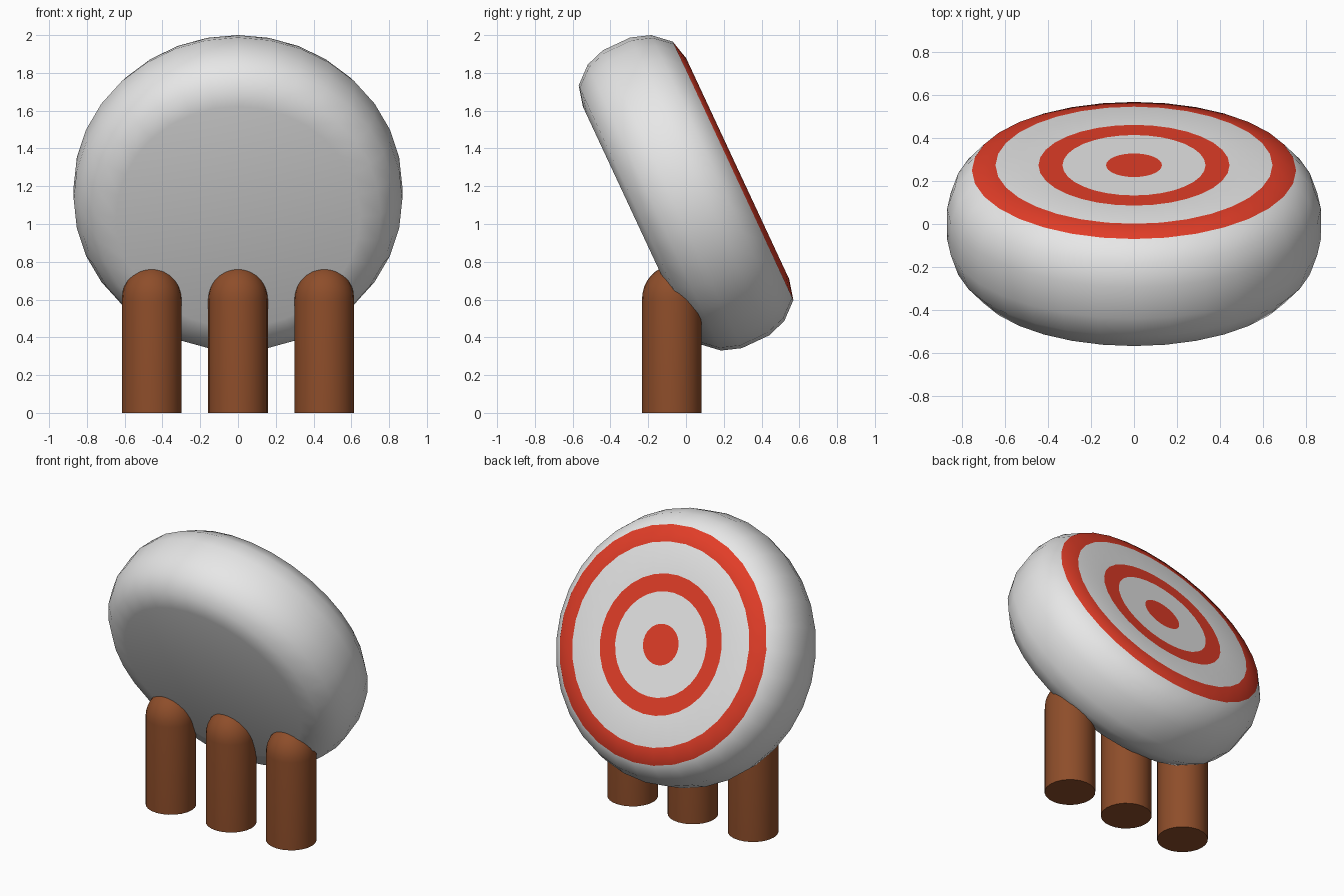
import bpy, bmesh, math

if "Cube" in bpy.data.objects:
    bpy.data.objects.remove(bpy.data.objects["Cube"])


def material(name, rgb):
    m = bpy.data.materials.new(name)
    m.diffuse_color = (*rgb, 1)
    m.use_nodes = True
    m.node_tree.nodes["Principled BSDF"].inputs["Base Color"].default_value = m.diffuse_color
    return m


white = material("off white", (0.8, 0.8, 0.8))
red = material("target red", (0.76, 0.047, 0.021))
brown = material("wood brown", (0.27, 0.075, 0.023))


def lathe(name, profile, segments, mats, red_bands=()):
    """Revolve (radius, height) points about local z; zero radius makes a pole."""
    bm = bmesh.new()
    rings = []
    for r, z in profile:
        if r == 0:
            rings.append([bm.verts.new((0, 0, z))] * segments)
        else:
            rings.append([bm.verts.new((r * math.cos(a), r * math.sin(a), z))
                          for a in (2 * math.pi * i / segments for i in range(segments))])
    for band, (lo, hi) in enumerate(zip(rings, rings[1:])):
        for i in range(segments):
            j = (i + 1) % segments
            corners = list(dict.fromkeys((lo[i], lo[j], hi[j], hi[i])))
            f = bm.faces.new(corners)
            f.material_index = 1 if band in red_bands else 0
    bmesh.ops.recalc_face_normals(bm, faces=bm.faces)
    mesh = bpy.data.meshes.new(name)
    bm.to_mesh(mesh)
    bm.free()
    for m in mats:
        mesh.materials.append(m)
    ob = bpy.data.objects.new(name, mesh)
    bpy.context.collection.objects.link(ob)
    bpy.ops.object.select_all(action='DESELECT')
    ob.select_set(True)
    bpy.context.view_layer.objects.active = ob
    bpy.ops.object.shade_smooth_by_angle(angle=math.radians(60))
    return ob


# Padded target disc, painted rings on the upper face
rim = [(0.645, 0.302), (0.755, 0.275), (0.835, 0.185), (0.87, 0.08)]
back = [(0, -0.302)] + [(r, -z) for r, z in rim]
face = rim[::-1] + [(r, 0.302) for r in (0.445, 0.333, 0.13)] + [(0, 0.302)]
n = len(back) + len(face) - 1          # number of bands
disc = lathe("target_disc", back + face, 32, [white, red],
             red_bands=(n - 1, n - 3, n - 5))
disc.location = (0, 0, 1.165)
disc.rotation_euler = (math.radians(-65), 0, 0)

# Three round-topped wooden legs
R, BASE, CAP = 0.158, 0.6, 0.178
dome = [(R * math.cos(t), BASE + CAP * math.sin(t))
        for t in (math.pi / 2 * k / 8 for k in range(8))]
for side, x in (("left", -0.457), ("middle", 0), ("right", 0.457)):
    leg = lathe(side + "_leg", [(0, 0), (R, 0)] + dome + [(0, BASE + CAP)], 24, [brown])
    leg.location = (x, -0.075, 0)
